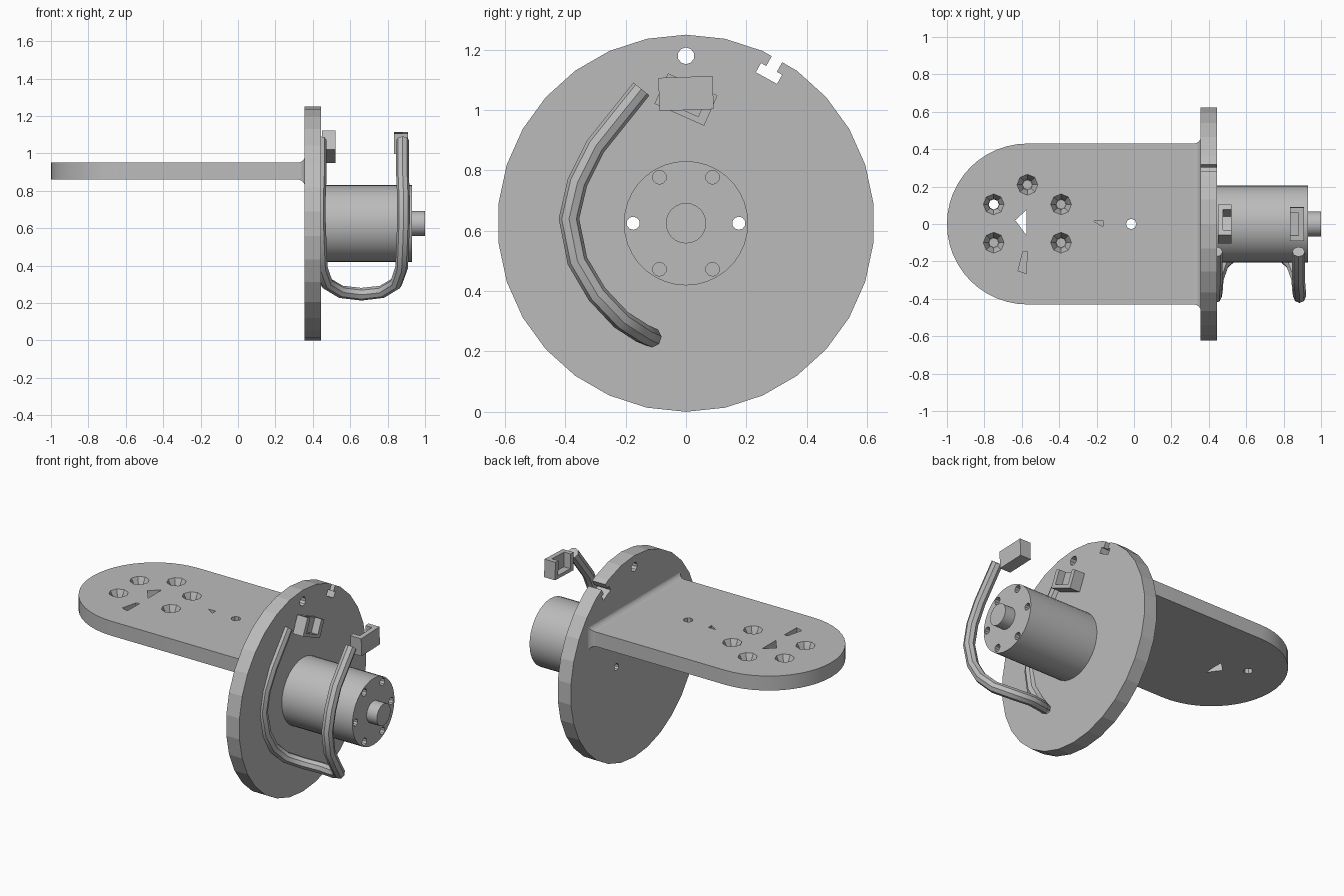
import bpy, bmesh, math
from mathutils import Vector, Matrix

if "Cube" in bpy.data.objects:
    bpy.data.objects.remove(bpy.data.objects["Cube"])

grey = bpy.data.materials.new("plain grey")
grey.diffuse_color = (0.5, 0.5, 0.5, 1)
grey.use_nodes = True
grey.node_tree.nodes["Principled BSDF"].inputs["Base Color"].default_value = grey.diffuse_color


def loft(name, groups, angle=30):
    """Each group is a list of equal-length rings, skinned and capped."""
    bm = bmesh.new()
    for rings in groups:
        vs = [[bm.verts.new(p) for p in r] for r in rings]
        n = len(vs[0])
        for a, b in zip(vs, vs[1:]):
            for i in range(n):
                bm.faces.new((a[i], a[(i + 1) % n], b[(i + 1) % n], b[i]))
        bm.faces.new(vs[0])
        bm.faces.new(vs[-1])
    bmesh.ops.recalc_face_normals(bm, faces=bm.faces)
    me = bpy.data.meshes.new(name)
    bm.to_mesh(me)
    bm.free()
    me.materials.append(grey)
    ob = bpy.data.objects.new(name, me)
    bpy.context.collection.objects.link(ob)
    return ob


def circle_x(x, r, n, y=0, z=0.625):
    return [(x, y + r * math.sin(2 * math.pi * i / n), z + r * math.cos(2 * math.pi * i / n)) for i in range(n)]


def circle_z(z, r, n, x, y):
    return [(x + r * math.cos(2 * math.pi * i / n), y + r * math.sin(2 * math.pi * i / n), z) for i in range(n)]


def rod(x0, x1, r, n, y=0, z=0.625):
    return [circle_x(x0, r, n, y, z), circle_x(x1, r, n, y, z)]


def box(x0, x1, y0, y1, z0, z1):
    return [[(x, y0, z0), (x, y1, z0), (x, y1, z1), (x, y0, z1)] for x in (x0, x1)]


def cut(ob, groups):
    cutter = loft("cutter", groups)
    cutter.hide_render = True
    mod = ob.modifiers.new("cut", 'BOOLEAN')
    mod.operation = 'DIFFERENCE'
    mod.solver = 'EXACT'
    mod.object = cutter
    bpy.context.view_layer.objects.active = ob
    bpy.ops.object.modifier_apply(modifier=mod.name)
    bpy.data.objects.remove(cutter)


def smooth(ob, deg=30):
    bpy.ops.object.select_all(action='DESELECT')
    ob.select_set(True)
    bpy.context.view_layer.objects.active = ob
    bpy.ops.object.shade_smooth_by_angle(angle=math.radians(deg))


# Mounting disc with top hole, rim notch and two through holes
disc = loft("mounting_disc", [rod(0.355, 0.445, 0.625, 30)])
u = Vector((0, math.sin(math.radians(29)), math.cos(math.radians(29))))
t = Vector((0, u.z, -u.y))
notch = [(-0.04, 0.55), (0.04, 0.55), (0.04, 0.585), (0.02, 0.585),
         (0.02, 0.66), (-0.02, 0.66), (-0.02, 0.585), (-0.04, 0.585)]
notch_rings = [[Vector((x, 0, 0.625)) + t * a + u * r for a, r in notch] for x in (0.3, 0.5)]
through = [rod(0.2, 1.2, 0.022, 10, s * 0.175) for s in (-1, 1)]
cut(disc, [rod(0.3, 0.5, 0.028, 10, 0, 1.18), notch_rings] + through)

# Motor body with ring of screw holes
motor = loft("motor_body", [rod(0.44, 0.93, 0.206, 36)])
blind = []
for deg in (30, 150, 210, 330):
    a = math.radians(deg)
    blind.append(rod(0.85, 1.0, 0.023, 10, 0.176 * math.sin(a), 0.625 + 0.176 * math.cos(a)))
cut(motor, through + blind)
smooth(motor)
smooth(loft("motor_shaft", [rod(0.92, 1.0, 0.067, 24)]))

# Flat plate with rounded end
outline = [(0.37, -0.43), (0.37, 0.43)]
for i in range(25):
    a = math.pi / 2 + math.pi * i / 24
    outline.append((-0.57 + 0.43 * math.cos(a), 0.43 * math.sin(a)))
plate = loft("plate", [[[(x, y, z) for x, y in outline] for z in (0.86, 0.95)]])

# Plate holes: countersunk pockets, odd slots and through holes
holes = []
for x, y in ((-0.75, 0.105), (-0.57, 0.21), (-0.39, 0.105), (-0.39, -0.1), (-0.75, -0.1)):
    bottom = 0.84 if (x, y) == (-0.75, 0.105) else 0.875
    holes.append([circle_z(0.97, 0.066, 8, x, y), circle_z(0.90, 0.03, 8, x, y),
                  circle_z(bottom, 0.026, 8, x, y)])
holes.append([circle_z(z, 0.028, 8, -0.015, 0) for z in (0.8, 1.0)])
for pts, low in (([(-0.635, 0.02), (-0.575, 0.075), (-0.575, -0.06)], 0.8),
                 ([(-0.215, 0.015), (-0.165, 0.018), (-0.165, -0.015)], 0.89),
                 ([(-0.62, -0.25), (-0.575, -0.265), (-0.572, -0.145), (-0.595, -0.15)], 0.88)):
    holes.append([[(x, y, z) for x, y in pts] for z in (low, 1.0)])
cut(plate, holes)
smooth(plate, 20)

# Flared fillet joining plate and disc
fillet = [(0.322, 0), (0.336, 0.004), (0.347, 0.012), (0.353, 0.02), (0.358, 0.032)]
loft("plate_fillet", [[[(x, sy * (0.43 + e), 0.905 + sz * (0.045 + e))
                        for sy, sz in ((-1, -1), (1, -1), (1, 1), (-1, 1))] for x, e in fillet]])

# Cable: a U bend mirrored about x = 0.66
half = [(0.22, -0.148, 1.07), (0.22, -0.30, 0.88), (0.225, -0.36, 0.76), (0.225, -0.388, 0.64),
        (0.22, -0.36, 0.50), (0.215, -0.295, 0.39), (0.185, -0.215, 0.305), (0.11, -0.145, 0.26)]
path = [Vector((0.66 + x, y, z)) for x, y, z in half] + [Vector((0.66, -0.115, 0.247))]
path += [Vector((0.66 - x, y, z)) for x, y, z in reversed(half)]
rings = []
side = Vector((1, 0, 0))
for i, p in enumerate(path):
    d = (path[min(i + 1, len(path) - 1)] - path[max(i - 1, 0)]).normalized()
    side = (side - d * side.dot(d)).normalized()
    up = d.cross(side)
    rings.append([p + 0.034 * (side * math.cos(k * math.pi / 4) + up * math.sin(k * math.pi / 4))
                  for k in range(8)])
smooth(loft("cable", [rings]), 40)


# Cable connectors: a back plate with two cheeks and a lower lip
def connector(name, back, mid, tip, z, turn):
    ob = loft(name, [box(back, mid, -0.09, 0.09, -0.055, 0.055),
                     box(mid, tip, -0.09, -0.06, -0.055, 0.055),
                     box(mid, tip, 0.06, 0.09, -0.055, 0.055),
                     box(mid, tip, -0.06, 0.06, -0.055, -0.035)])
    ob.data.transform(Matrix.Translation((0, 0, z)) @ Matrix.Rotation(math.radians(turn), 4, 'X'))


connector("outer_connector", 0.91, 0.88, 0.835, 1.055, 2)
connector("inner_connector", 0.45, 0.475, 0.52, 1.035, -24)
